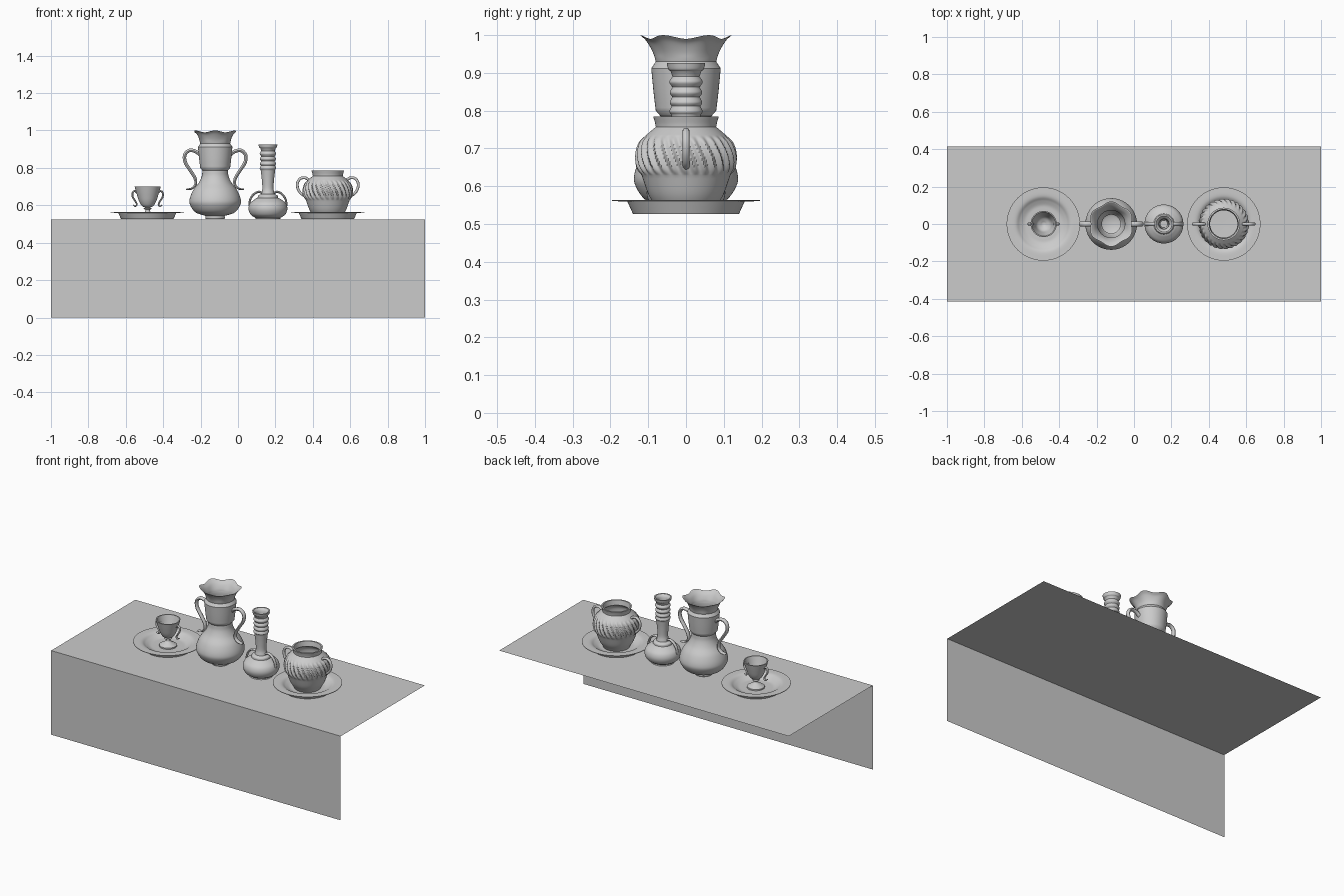
import bpy, bmesh, math
from mathutils import Vector

clay = bpy.data.materials.new("pale grey clay")
clay.diffuse_color = (0.6, 0.6, 0.6, 1)
TOP = 0.525


def finish(name, bm, loc=(0, 0, 0), smooth=True, fix=True):
    if fix:
        bmesh.ops.recalc_face_normals(bm, faces=bm.faces[:])
    me = bpy.data.meshes.new(name)
    bm.to_mesh(me)
    bm.free()
    me.materials.append(clay)
    if smooth:
        for p in me.polygons:
            p.use_smooth = True
        me.set_sharp_from_angle(angle=math.radians(38))
    ob = bpy.data.objects.new(name, me)
    ob.location = loc
    bpy.context.collection.objects.link(ob)
    return ob


def spline(pts, n=6):
    """Smooth curve through the points."""
    p = [Vector(q) for q in pts]
    if len(p) < 3:
        return p
    p = [2 * p[0] - p[1]] + p + [2 * p[-1] - p[-2]]
    out = []
    for i in range(1, len(p) - 2):
        a, b, c, d = p[i - 1:i + 3]
        for k in range(n):
            t = k / n
            out.append(0.5 * (2 * b + (c - a) * t + (2 * a - 5 * b + 4 * c - d) * t * t
                              + (3 * b - a - 3 * c + d) * t ** 3))
    return out + [p[-2]]


def lathe(name, x, segments, n=64, shape=None):
    """Revolve smooth profile segments (r, z) that meet at crisp corners."""
    prof = []
    for s in segments:
        q = spline(s)
        prof += q[1:] if prof and (prof[-1] - q[0]).length < 1e-5 else q
    bm = bmesh.new()
    rings = []
    for r, z in prof:
        ring = []
        for i in range(n):
            a = 2 * math.pi * i / n
            rr, zz = shape(r, z, a) if shape else (r, z)
            ring.append(bm.verts.new((rr * math.cos(a), rr * math.sin(a), zz)))
        rings.append(ring)
    for a, b in zip(rings, rings[1:]):
        for i in range(n):
            j = (i + 1) % n
            bm.faces.new((a[i], a[j], b[j], b[i]))
    bm.faces.new(rings[0])
    bm.faces.new(rings[-1])
    return finish(name, bm, (x, 0, 0))


def handles(name, x, pts, thick, width, taper=0.5):
    """Pair of mirrored strap handles along an (offset, z) path."""
    path = spline(pts)
    m = 12
    for side, s in (("left", -1), ("right", 1)):
        bm = bmesh.new()
        rings = []
        for i, p in enumerate(path):
            t = (path[min(i + 1, len(path) - 1)] - path[max(i - 1, 0)]).normalized()
            nrm = Vector((t.y, -t.x))
            f = 1 - (1 - taper) * (i / (len(path) - 1)) ** 4
            ring = []
            for k in range(m):
                a = 2 * math.pi * k / m
                q = p + nrm * math.cos(a) * thick * f
                ring.append(bm.verts.new((s * q.x, math.sin(a) * width, q.y)))
            rings.append(ring)
        for a, b in zip(rings, rings[1:]):
            for k in range(m):
                bm.faces.new((a[k], a[(k + 1) % m], b[(k + 1) % m], b[k]))
        bm.faces.new(rings[0])
        bm.faces.new(rings[-1])
        finish(f"{name}_{side}", bm, (x, 0, 0))


def sheet(name, corners):
    bm = bmesh.new()
    bm.faces.new([bm.verts.new(c) for c in corners])
    finish(name, bm, smooth=False, fix=False)


# counter: one top sheet and one front sheet, open behind
Y = 0.415
sheet("counter_top", [(-1, -Y, TOP), (1, -Y, TOP), (1, Y, TOP), (-1, Y, TOP)])
sheet("counter_front", [(-1, -Y, 0), (1, -Y, 0), (1, -Y, TOP), (-1, -Y, TOP)])

# two wide-rimmed plates
for name, x in (("left_plate", -0.485), ("right_plate", 0.48)):
    lathe(name, x, [
        [(0.14, TOP + 0.001), (0.155, 0.559)],
        [(0.155, 0.559), (0.196, 0.561)],
        [(0.196, 0.561), (0.196, 0.564)],
        [(0.196, 0.564), (0.15, 0.562), (0.125, 0.548), (0.1, 0.537), (0.075, 0.535)],
        [(0.075, 0.535), (0.01, 0.535)]])

# small footed cup
lathe("cup", -0.483, [
    [(0.05, 0.535), (0.05, 0.543)],
    [(0.05, 0.543), (0.035, 0.552), (0.015, 0.565), (0.012, 0.577)],
    [(0.012, 0.577), (0.022, 0.582), (0.012, 0.588)],
    [(0.012, 0.588), (0.03, 0.596), (0.045, 0.62), (0.057, 0.655), (0.07, 0.7)],
    [(0.07, 0.7), (0.064, 0.7)],
    [(0.064, 0.7), (0.05, 0.655), (0.036, 0.62), (0.008, 0.602)]])
handles("cup_handle", -0.483, [(0.055, 0.665), (0.068, 0.676), (0.08, 0.668), (0.08, 0.645),
                               (0.066, 0.622), (0.058, 0.605), (0.066, 0.595), (0.078, 0.602)],
        0.005, 0.007)


# tall vase with a six-pointed wavy mouth
def mouth(r, z, a):
    t = max(0, (z - 0.94) / 0.055)
    c = math.cos(6 * (a - math.pi / 2))
    return r + 0.006 * t * c, z + 0.005 * t * c


lathe("tall_vase", -0.122, [
    [(0.05, TOP + 0.001), (0.053, 0.535), (0.05, 0.543)],
    [(0.05, 0.543), (0.105, 0.562), (0.134, 0.602), (0.136, 0.635), (0.118, 0.68),
     (0.088, 0.72), (0.072, 0.755), (0.068, 0.786)],
    [(0.068, 0.786), (0.08, 0.8)],
    [(0.08, 0.8), (0.086, 0.85), (0.092, 0.912)],
    [(0.092, 0.912), (0.08, 0.93)],
    [(0.08, 0.93), (0.087, 0.955), (0.1, 0.98), (0.115, 0.995)],
    [(0.115, 0.995), (0.11, 0.994)],
    [(0.11, 0.994), (0.092, 0.975), (0.078, 0.95), (0.073, 0.93)],
    [(0.073, 0.93), (0.075, 0.85), (0.06, 0.79), (0.05, 0.77)],
    [(0.05, 0.77), (0.09, 0.68), (0.11, 0.61), (0.04, 0.555)]], n=72, shape=mouth)
handles("vase_handle", -0.122, [(0.078, 0.868), (0.105, 0.888), (0.138, 0.893), (0.162, 0.87),
                                (0.16, 0.83), (0.132, 0.785), (0.108, 0.745), (0.105, 0.712),
                                (0.125, 0.69), (0.155, 0.685)], 0.0095, 0.013, 0.35)

# slim bottle with ringed neck
lathe("slim_bottle", 0.16, [
    [(0.068, TOP + 0.001), (0.066, 0.532)],
    [(0.066, 0.532), (0.092, 0.55), (0.104, 0.58), (0.096, 0.61), (0.07, 0.632), (0.055, 0.64)],
    [(0.055, 0.64), (0.052, 0.652), (0.036, 0.66)],
    [(0.036, 0.66), (0.03, 0.69), (0.033, 0.74), (0.039, 0.79)],
    [(0.039, 0.79), (0.044, 0.798), (0.038, 0.812)],
    [(0.038, 0.812), (0.043, 0.822), (0.036, 0.836)],
    [(0.036, 0.836), (0.043, 0.848), (0.036, 0.862)],
    [(0.036, 0.862), (0.044, 0.876), (0.036, 0.89)],
    [(0.036, 0.89), (0.041, 0.905)],
    [(0.041, 0.905), (0.047, 0.91), (0.051, 0.926)],
    [(0.051, 0.926), (0.043, 0.926)],
    [(0.043, 0.926), (0.028, 0.9), (0.024, 0.8), (0.02, 0.7)]])
handles("bottle_handle", 0.16, [(0.03, 0.665), (0.05, 0.672), (0.075, 0.66), (0.093, 0.635),
                                (0.1, 0.605), (0.096, 0.59)], 0.006, 0.01)


# round pot with slanting ribs around its belly
def ribs(r, z, a):
    w = max(0.0, 1 - ((z - 0.682) / 0.052) ** 4)
    if r < 0.103:
        w = 0
    return r + 0.005 * w * math.cos(28 * (a + 3.2 * z)), z


lathe("ribbed_pot", 0.48, [
    [(0.075, 0.535), (0.082, 0.548)],
    [(0.082, 0.548), (0.1, 0.58), (0.117, 0.628)],
    [(0.117, 0.628), (0.126, 0.645), (0.13, 0.665), (0.129, 0.69), (0.12, 0.718), (0.106, 0.735)],
    [(0.106, 0.735), (0.092, 0.747), (0.08, 0.757)],
    [(0.08, 0.757), (0.082, 0.768), (0.087, 0.785)],
    [(0.087, 0.785), (0.078, 0.785)],
    [(0.078, 0.785), (0.073, 0.755)],
    [(0.073, 0.755), (0.098, 0.73), (0.102, 0.68), (0.1, 0.62), (0.075, 0.56)],
    [(0.075, 0.56), (0.01, 0.558)]], n=196, shape=ribs)
handles("pot_handle", 0.48, [(0.098, 0.732), (0.118, 0.746), (0.145, 0.744), (0.162, 0.72),
                             (0.16, 0.69), (0.145, 0.665), (0.125, 0.65)], 0.0075, 0.009, 0.9)
